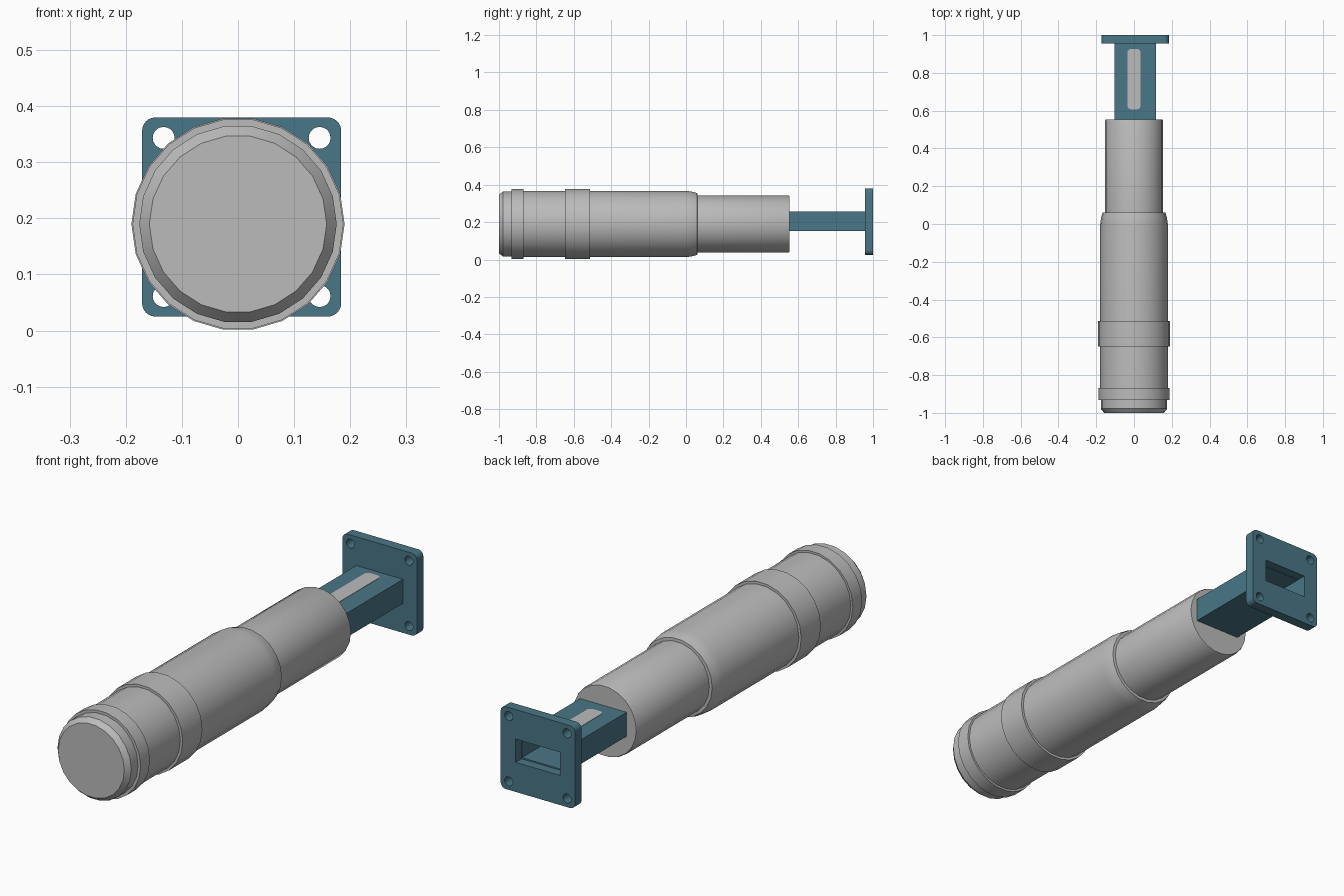
import bpy, bmesh, math
from math import cos, sin, pi

if "Cube" in bpy.data.objects:
    bpy.data.objects.remove(bpy.data.objects["Cube"])

CZ = 0.19      # height of the tube axis
GX, GZ = 0.0065, 0.204   # centre of the rectangular guide
SIDES = 22


def material(name, rgb):
    m = bpy.data.materials.new(name)
    m.diffuse_color = (*rgb, 1)
    m.use_nodes = True
    m.node_tree.nodes["Principled BSDF"].inputs["Base Color"].default_value = m.diffuse_color
    return m


grey = material("light grey", (0.50, 0.50, 0.50))
teal = material("dark teal", (0.068, 0.184, 0.242))


def lathe(name, profile, mat):
    """Closed solid turned about the y axis; profile is (y, radius)."""
    bm = bmesh.new()
    rings = [[bm.verts.new((r * cos(2 * pi * i / SIDES), y, CZ + r * sin(2 * pi * i / SIDES)))
              for i in range(SIDES)] for y, r in profile]
    for a, b in zip(rings, rings[1:]):
        for i in range(SIDES):
            j = (i + 1) % SIDES
            bm.faces.new((a[i], a[j], b[j], b[i]))
    bm.faces.new(rings[0])
    bm.faces.new(rings[-1])
    bmesh.ops.recalc_face_normals(bm, faces=bm.faces)
    me = bpy.data.meshes.new(name)
    bm.to_mesh(me)
    bm.free()
    ob = bpy.data.objects.new(name, me)
    bpy.context.collection.objects.link(ob)
    me.materials.append(mat)
    activate(ob)
    bpy.ops.object.shade_smooth_by_angle(angle=math.radians(25))


def activate(ob):
    bpy.ops.object.select_all(action='DESELECT')
    ob.select_set(True)
    bpy.context.view_layer.objects.active = ob


def rounded(w, h, r, n=6):
    """Outline of a rectangle with half sizes w, h and corner radius r."""
    if r == 0:
        return [(w, h), (-w, h), (-w, -h), (w, -h)]
    pts = []
    for k, (sx, sy) in enumerate([(1, 1), (-1, 1), (-1, -1), (1, -1)]):
        for i in range(n + 1):
            a = pi / 2 * (k + i / n)
            pts.append((sx * (w - r) + r * cos(a), sy * (h - r) + r * sin(a)))
    return pts


def circle(x, y, r, n=20):
    return [(x + r * cos(2 * pi * i / n), y + r * sin(2 * pi * i / n)) for i in range(n)]


def plate(name, outlines, depth, loc, mat, upright=True):
    """Extruded flat shape; inner outlines become holes."""
    cu = bpy.data.curves.new(name, 'CURVE')
    cu.dimensions = '2D'
    cu.fill_mode = 'BOTH'
    cu.extrude = depth / 2
    for pts in outlines:
        s = cu.splines.new('POLY')
        s.points.add(len(pts) - 1)
        for p, (x, y) in zip(s.points, pts):
            p.co = (x, y, 0, 1)
        s.use_cyclic_u = True
    ob = bpy.data.objects.new(name, cu)
    bpy.context.collection.objects.link(ob)
    ob.location = loc
    if upright:
        ob.rotation_euler = (pi / 2, 0, 0)
    activate(ob)
    bpy.ops.object.convert(target='MESH')
    ob = bpy.context.view_layer.objects.active
    ob.data.materials.clear()
    ob.data.materials.append(mat)
    bm = bmesh.new()
    bm.from_mesh(ob.data)
    bmesh.ops.remove_doubles(bm, verts=bm.verts, dist=1e-5)
    bmesh.ops.recalc_face_normals(bm, faces=bm.faces)
    bm.to_mesh(ob.data)
    bm.free()
    bpy.ops.object.shade_smooth_by_angle(angle=math.radians(30))


# Main tube with chamfered front cap and rounded shoulder
lathe("main_tube", [(-1, 0.158), (-0.978, 0.176), (-0.93, 0.176), (-0.925, 0.179), (0.0, 0.179),
                    (0.03, 0.175), (0.06, 0.167), (0.061, 0.15)], grey)
# Raised collars
lathe("front_collar", [(-0.932, 0.176), (-0.932, 0.188), (-0.868, 0.188), (-0.868, 0.176)], grey)
lathe("middle_collar", [(-0.648, 0.176), (-0.648, 0.19), (-0.514, 0.19), (-0.514, 0.176)], grey)
# Narrow rear tube
lathe("rear_tube", [(0.03, 0.154), (0.547, 0.154), (0.554, 0.151)], grey)

# Hollow rectangular guide
plate("rectangular_guide", [rounded(0.111, 0.052, 0), rounded(0.104, 0.046, 0)],
      0.42, (GX, 0.75, GZ), teal)

# Square end flange with four bolt holes and a window
holes = [circle(sx * 0.139, sz * 0.141, 0.0195) for sx in (-1, 1) for sz in (-1, 1)]
plate("end_flange", [rounded(0.1775, 0.1775, 0.024), rounded(0.106, 0.05, 0)] + holes,
      0.044, (GX, 0.978, 0.2025), teal)

# Thin strip on top of the guide
plate("guide_strip", [rounded(0.035, 0.16, 0.02)], 0.003, (0, 0.767, GZ + 0.052), grey, upright=False)
